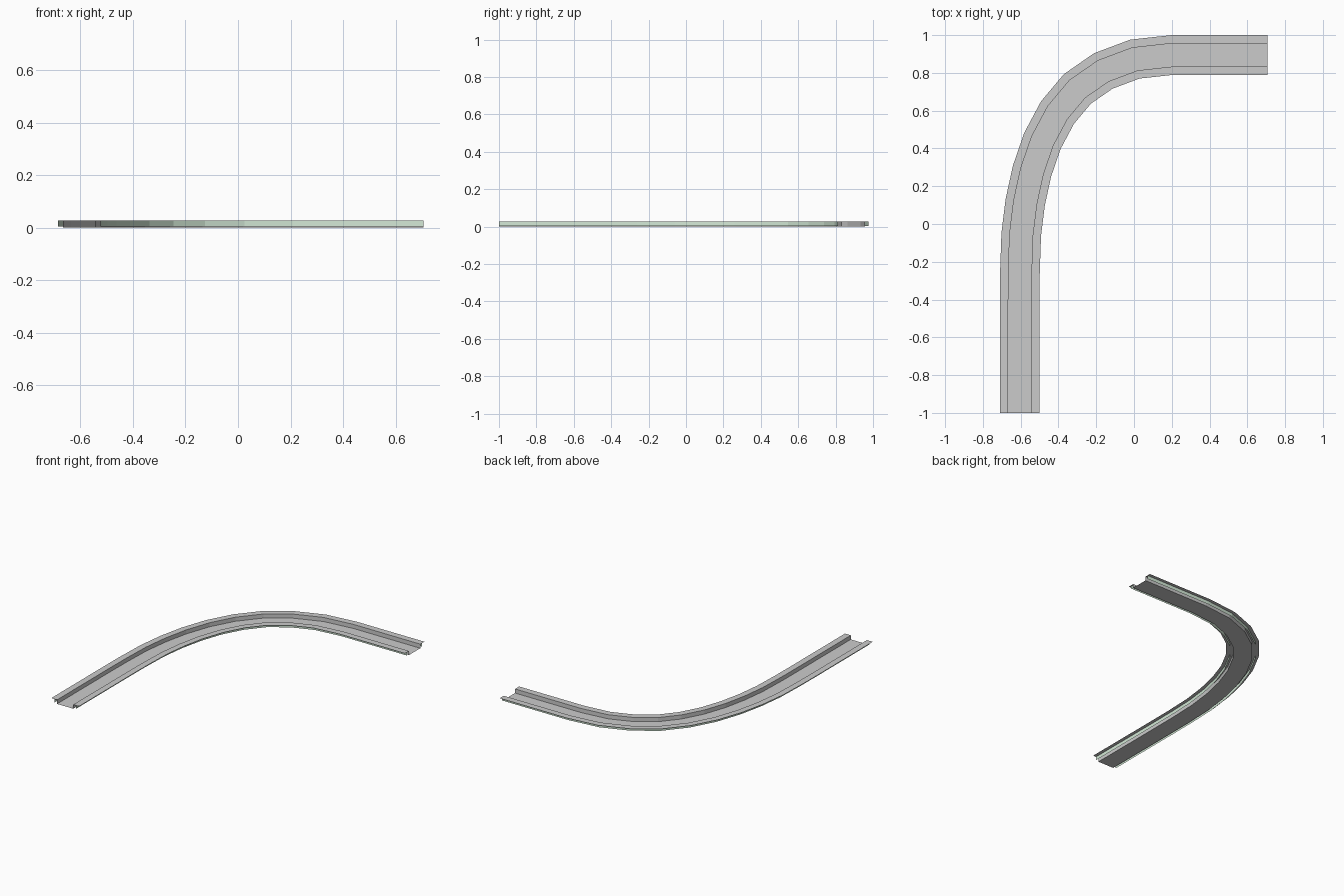
import bpy
from mathutils import Vector

if "Cube" in bpy.data.objects:
    bpy.data.objects.remove(bpy.data.objects["Cube"])

# Centre line of the bend, straight at both ends
PATH = [Vector(p) for p in [
    (-0.605, -1.0), (-0.605, -0.45), (-0.604, -0.26), (-0.597, -0.055),
    (-0.576, 0.115), (-0.54, 0.28), (-0.485, 0.44), (-0.405, 0.59),
    (-0.30, 0.715), (-0.163, 0.81), (0.005, 0.873), (0.205, 0.895),
    (0.707, 0.895)]]


def side_vectors():
    """Mitred sideways direction (to the right of travel) at each path point."""
    dirs = [(b - a).normalized() for a, b in zip(PATH, PATH[1:])]
    sides = []
    for i in range(len(PATH)):
        a = dirs[max(i - 1, 0)]
        b = dirs[min(i, len(dirs) - 1)]
        d = (a + b).normalized()
        sides.append(Vector((d.y, -d.x)) / max(d.dot(a), 0.5))
    return sides


SIDES = side_vectors()


def sweep(name, profile, material=None):
    """Sweep an open (offset, height) profile along the path."""
    verts, faces = [], []
    n = len(profile)
    for p, s in zip(PATH, SIDES):
        for off, z in profile:
            q = p + s * off
            verts.append((q.x, q.y, z))
    for i in range(len(PATH) - 1):
        for j in range(n - 1):
            a = i * n + j
            faces.append((a, a + 1, a + n + 1, a + n))
    mesh = bpy.data.meshes.new(name)
    mesh.from_pydata(verts, [], faces)
    if material:
        mesh.materials.append(material)
    obj = bpy.data.objects.new(name, mesh)
    bpy.context.collection.objects.link(obj)
    return obj


green = bpy.data.materials.new("pale_green")
green.diffuse_color = (0.66, 0.82, 0.68, 1)
green.use_nodes = True
green.node_tree.nodes["Principled BSDF"].inputs["Base Color"].default_value = green.diffuse_color

TOP = 0.028

# Channel: flat floor, inner walls and outward flanges
sweep("channel", [(-0.105, TOP), (-0.061, TOP), (-0.061, 0), (0.061, 0),
                  (0.061, TOP), (0.105, TOP)])

# Pale outer skirts hanging below each flange
for name, side in (("left_skirt", -1), ("right_skirt", 1)):
    sweep(name, [(side * 0.081, 0.004), (side * 0.081, TOP)], green)
